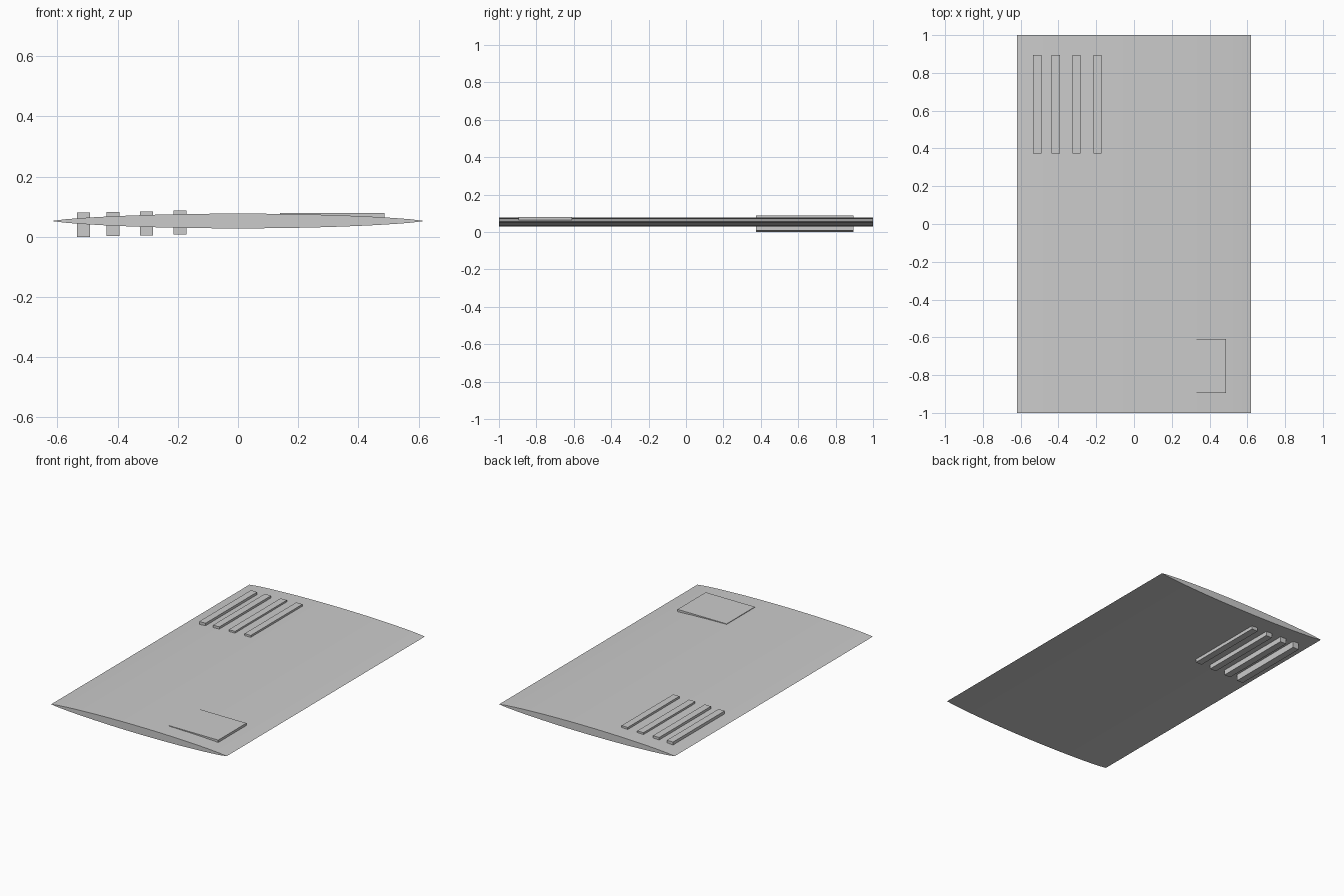
import bpy, bmesh

if "Cube" in bpy.data.objects:
    bpy.data.objects.remove(bpy.data.objects["Cube"])

HALF_W, HALF_T, MID_Z = 0.62, 0.0245, 0.0525
SEGS = 28


def make_object(name, bm):
    bmesh.ops.recalc_face_normals(bm, faces=bm.faces)
    mesh = bpy.data.meshes.new(name)
    bm.to_mesh(mesh)
    bm.free()
    obj = bpy.data.objects.new(name, mesh)
    bpy.context.collection.objects.link(obj)
    return obj


def box(name, x0, x1, y0, y1, z0, z1):
    bm = bmesh.new()
    bmesh.ops.create_cube(bm, size=1)
    for v in bm.verts:
        v.co.x = x1 if v.co.x > 0 else x0
        v.co.y = y1 if v.co.y > 0 else y0
        v.co.z = z1 if v.co.z > 0 else z0
    return make_object(name, bm)


# Lens-shaped slab, extruded along y
xs = [-1 + 2 * i / SEGS for i in range(SEGS + 1)]
thick = [HALF_T * max(0, 1 - x * x) ** 0.75 for x in xs]
profile = [(x * HALF_W, MID_Z + t) for x, t in zip(xs, thick)]
profile += [(x * HALF_W, MID_Z - t) for x, t in list(zip(xs, thick))[-2:0:-1]]
bm = bmesh.new()
face = bm.faces.new([bm.verts.new((x, -1, z)) for x, z in profile])
ext = bmesh.ops.extrude_face_region(bm, geom=[face], use_keep_orig=True)
for v in ext["geom"]:
    if isinstance(v, bmesh.types.BMVert):
        v.co.y = 1
slab = make_object("curved_slab", bm)
bpy.context.view_layer.objects.active = slab
slab.select_set(True)
bpy.ops.object.shade_smooth_by_angle()

# Four bars passing through the slab
bars = [(-0.513, 0.001, 0.080), (-0.415, 0.004, 0.083),
        (-0.304, 0.005, 0.084), (-0.193, 0.009, 0.088)]
for i, (x, z0, z1) in enumerate(bars):
    box(f"bar_{i + 1}", x - 0.022, x + 0.022, 0.373, 0.895, z0 - 0.001, z1)

# Thin raised panel near the opposite corner
box("raised_panel", 0.14, 0.487, -0.895, -0.61, 0.055, 0.0795)
